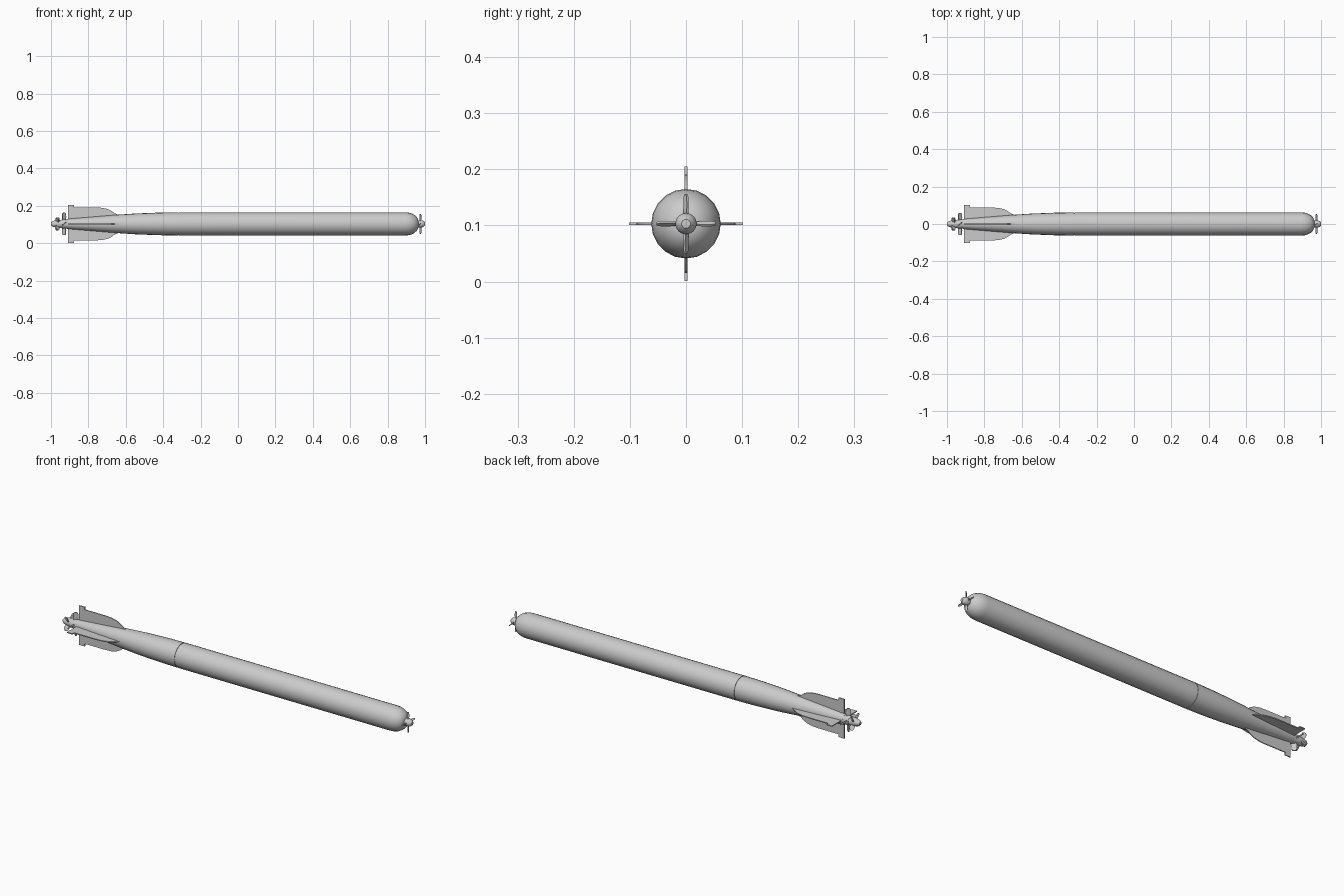
import bpy, bmesh, math
from mathutils import Matrix, Vector

if "Cube" in bpy.data.objects:
    bpy.data.objects.remove(bpy.data.objects["Cube"])

CZ = 0.103  # height of the long axis


def finish(name, bm, smooth=True):
    bmesh.ops.recalc_face_normals(bm, faces=bm.faces)
    me = bpy.data.meshes.new(name)
    bm.to_mesh(me)
    bm.free()
    ob = bpy.data.objects.new(name, me)
    bpy.context.collection.objects.link(ob)
    ob.location.z = CZ
    if smooth:
        bpy.ops.object.select_all(action='DESELECT')
        ob.select_set(True)
        bpy.context.view_layer.objects.active = ob
        bpy.ops.object.shade_smooth_by_angle(angle=math.radians(35))
    return ob


def lathe(name, profile, sides=20):
    """Revolve (x, radius) points about the x axis and cap both ends."""
    bm = bmesh.new()
    rings = []
    for x, r in profile:
        rings.append([bm.verts.new((x, r * math.sin(2 * math.pi * i / sides),
                                    r * math.cos(2 * math.pi * i / sides)))
                      for i in range(sides)])
    for a, b in zip(rings, rings[1:]):
        for i in range(sides):
            j = (i + 1) % sides
            bm.faces.new((a[i], a[j], b[j], b[i]))
    bm.faces.new(rings[0])
    bm.faces.new(rings[-1])
    return finish(name, bm)


def plate(name, outline, thick, angle, twist=0.0, x=0.0):
    """Flat (x, radius) outline, thickened, pitched about its own radius and set round the axis."""
    bm = bmesh.new()
    f = bm.faces.new([bm.verts.new((px, -thick / 2, pz)) for px, pz in outline])
    ext = bmesh.ops.extrude_face_region(bm, geom=[f])
    bmesh.ops.translate(bm, vec=Vector((0, thick, 0)),
                        verts=[v for v in ext['geom'] if isinstance(v, bmesh.types.BMVert)])
    m = (Matrix.Translation((x, 0, 0)) @ Matrix.Rotation(angle, 4, 'X')
         @ Matrix.Rotation(twist, 4, 'Z'))
    bmesh.ops.transform(bm, matrix=m, verts=bm.verts)
    return finish(name, bm)


def propeller(name, x, radius, width, twist, start=0.0, thick=0.006):
    w = width / 2
    blade = [(-w * .6, 0.008), (-w, radius * .6), (-w * .9, radius * .88), (-w * .4, radius),
             (w * .4, radius), (w * .9, radius * .88), (w, radius * .6), (w * .6, 0.008)]
    for i in range(4):
        plate(f"{name}_blade_{i + 1}", blade, thick, start + i * math.pi / 2, twist, x)


# Main hull with rounded nose
R = 0.062
nose = [(0.895 + 0.07 * math.sin(t), 0.012 + 0.05 * math.cos(t))
        for t in [math.radians(a) for a in range(0, 91, 15)]]
lathe("hull", [(-0.318, R - 0.003), (-0.318, R)] + nose)

# Seam ring and tapered tail
lathe("seam", [(-0.325, 0.0595), (-0.315, 0.0595)])
lathe("tail_cone", [(-0.322, R - 0.003), (-0.322, R), (-0.42, 0.0605), (-0.54, 0.056), (-0.66, 0.048),
                    (-0.78, 0.038), (-0.9, 0.028), (-0.915, 0.026)])

# Rear hubs
lathe("rear_hub_front", [(-0.914, 0.025), (-0.945, 0.023)])
lathe("rear_hub_back", [(-0.944, 0.022), (-0.97, 0.02), (-0.99, 0.015), (-1.0, 0.008)])

# Cross-shaped tail fins with raised rear tips
fin = [(-0.63, 0.045), (-0.66, 0.057), (-0.675, 0.069), (-0.695, 0.079), (-0.725, 0.086), (-0.76, 0.088),
       (-0.877, 0.088), (-0.877, 0.102), (-0.908, 0.102), (-0.908, 0.018), (-0.75, 0.018)]
for i in range(4):
    plate(f"tail_fin_{i + 1}", fin, 0.005, i * math.pi / 2)

# Contra-rotating rear propellers
propeller("rear_propeller_front", -0.93, 0.06, 0.026, math.radians(40))
propeller("rear_propeller_back", -0.966, 0.045, 0.024, math.radians(-40), math.pi / 4)

# Small nose propeller with hub
lathe("nose_hub", [(0.955, 0.014), (0.965, 0.019), (0.983, 0.019), (0.993, 0.015), (1.0, 0.008)], 16)
propeller("nose_propeller", 0.975, 0.053, 0.011, math.radians(35), 0, 0.004)
